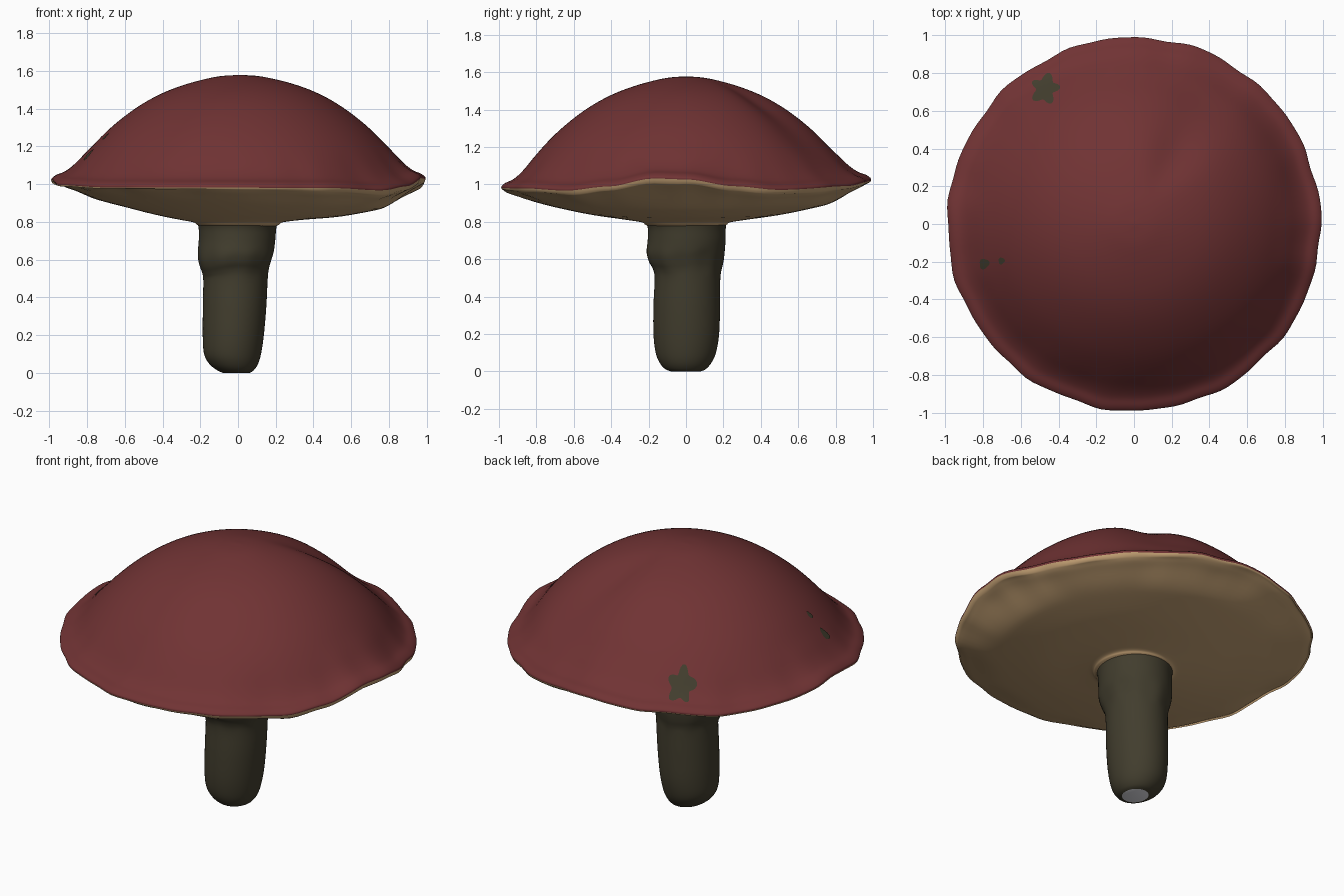
import bpy, bmesh, math
from math import sin, cos, pi, radians

if "Cube" in bpy.data.objects:
    bpy.data.objects.remove(bpy.data.objects["Cube"])


def material(name, rgb):
    m = bpy.data.materials.new(name)
    m.diffuse_color = (*rgb, 1)
    m.use_nodes = True
    m.node_tree.nodes["Principled BSDF"].inputs["Base Color"].default_value = m.diffuse_color
    return m


RED = material("cap red", (0.163, 0.033, 0.034))
TAN = material("gill tan", (0.55, 0.355, 0.175))
OLIVE = material("stem olive", (0.054, 0.047, 0.027))
GREY = material("base pale grey", (0.80, 0.80, 0.85))


def smoothstep(a, b, x):
    t = max(0, min(1, (x - a) / (b - a)))
    return t * t * (3 - 2 * t)


def spline(pts, n):
    """Catmull-Rom resampling of a list of tuples."""
    out = []
    for i in range(len(pts) - 1):
        p0, p1 = pts[max(i - 1, 0)], pts[i]
        p2, p3 = pts[i + 1], pts[min(i + 2, len(pts) - 1)]
        for k in range(n):
            t = k / n
            out.append(tuple(0.5 * (2 * b + (c - a) * t + (2 * a - 5 * b + 4 * c - d) * t * t
                                    + (3 * b - a - 3 * c + d) * t ** 3)
                             for a, b, c, d in zip(p0, p1, p2, p3)))
    return out + [pts[-1]]


def finish(bm, name, mats, angle=60):
    bmesh.ops.recalc_face_normals(bm, faces=bm.faces)
    me = bpy.data.meshes.new(name)
    bm.to_mesh(me)
    bm.free()
    ob = bpy.data.objects.new(name, me)
    bpy.context.collection.objects.link(ob)
    for m in mats:
        me.materials.append(m)
    bpy.ops.object.select_all(action='DESELECT')
    ob.select_set(True)
    bpy.context.view_layer.objects.active = ob
    bpy.ops.object.shade_smooth_by_angle(angle=radians(angle))
    return ob


def bridge(bm, rings, mat_of=lambda i: 0):
    n = len(rings[0])
    for i in range(len(rings) - 1):
        for j in range(n):
            k = (j + 1) % n
            f = bm.faces.new((rings[i][j], rings[i][k], rings[i + 1][k], rings[i + 1][j]))
            f.material_index = mat_of(i)


# Rim height offsets (degrees, offset) give the wavy edge of the cap
RIM = [(0, .032), (15, -.004), (30, -.024), (60, -.004), (75, .016), (90, .027), (112, .005),
       (140, -.02), (162, .0), (180, .027), (200, .0), (225, -.012), (270, -.014),
       (300, -.016), (320, -.028), (335, -.006), (350, .037), (360, .032)]


def rim_offset(a):
    d = math.degrees(a) % 360
    for (a0, z0), (a1, z1) in zip(RIM, RIM[1:]):
        if d <= a1:
            return z0 + (z1 - z0) * smoothstep(a0, a1, d)
    return RIM[0][1]


def cap_point(s, z, a, top):
    edge = .004 * sin(11 * a + 1) + .004 * sin(17 * a) + .002 * sin(29 * a + 2)
    w = smoothstep(.74, .97, s)
    r = s * (1 + edge * w)
    z += rim_offset(a) * w
    if top:
        # shallow radial dent at the back right
        da = (a - radians(60) + pi) % (2 * pi) - pi
        bump = smoothstep(.15, .5, s) * (1 - smoothstep(.7, .95, s))
        z -= .04 * bump * math.exp(-(da / .27) ** 2)
        z += s * (.012 * cos(a) + .022 * cos(a) ** 2) * (1 - w)
    else:
        z -= .035 * s * cos(a) * smoothstep(.2, .6, s) * (1 - w * .6)
        z += .004 * w * (1 - smoothstep(.96, .985, s)) * sin(13 * a)
    return (r * cos(a), r * sin(a), z)


# Cap: red dome running down to the thin rim, then the tan underside
UPPER = spline([(.0, 1.578), (.1, 1.570), (.2, 1.548), (.3, 1.518), (.4, 1.478), (.5, 1.424),
                (.6, 1.354), (.7, 1.268), (.8, 1.163), (.87, 1.085), (.92, 1.043),
                (.965, 1.023), (.988, 1.004), (.985, .988)], 4)
LOWER = spline([(.985, .988), (.95, .970), (.9, .95), (.8, .908), (.7, .88), (.5, .838),
                (.3, .808), (.235, .797), (.218, .785), (.195, .775)], 4)
SEG = 144
bm = bmesh.new()
profile = [(s, z, True) for s, z in UPPER[1:]] + [(s, z, False) for s, z in LOWER[1:]]
rings = [[bm.verts.new(cap_point(s, z, 2 * pi * j / SEG, top)) for j in range(SEG)]
         for s, z, top in profile]
split = len(UPPER) - 4
bridge(bm, rings, lambda i: 0 if i < split else 1)
apex = bm.verts.new(cap_point(0, 1.578, 0, True))
for j in range(SEG):
    bm.faces.new((apex, rings[0][j], rings[0][(j + 1) % SEG]))
finish(bm, "cap", [RED, TAN], 80)


# Stem: rings given as height, left, right, front, back
STEM = spline([(.0, -.08, .062, -.078, .078), (.012, -.108, .082, -.11, .105),
               (.045, -.15, .105, -.14, .135), (.10, -.18, .122, -.162, .16),
               (.2, -.187, .137, -.174, .177), (.35, -.186, .15, -.174, .182),
               (.49, -.184, .157, -.168, .183), (.54, -.19, .163, -.178, .186),
               (.58, -.204, .174, -.200, .195), (.63, -.213, .188, -.212, .204),
               (.70, -.208, .197, -.205, .212), (.76, -.208, .202, -.203, .212),
               (.80, -.215, .21, -.215, .218)], 4)
bm = bmesh.new()
rings = []
for z, x0, x1, y0, y1 in STEM:
    ring = []
    ripple = smoothstep(.48, .55, z) * (1 - smoothstep(.6, .68, z))
    for j in range(64):
        a = 2 * pi * j / 64
        k = 1 + ripple * .01 * sin(9 * a)
        ring.append(bm.verts.new(((x0 + x1) / 2 + (x1 - x0) / 2 * cos(a) * k,
                                  (y0 + y1) / 2 + (y1 - y0) / 2 * sin(a) * k,
                                  z + ripple * (.008 * sin(3 * a) + .01 * cos(a)))))
    rings.append(ring)
bridge(bm, rings)
bm.faces.new(rings[0]).material_index = 1   # pale cut base
bm.faces.new(rings[-1])
finish(bm, "stem", [OLIVE, GREY], 60)


def upper_z(s):
    for (s0, z0), (s1, z1) in zip(UPPER, UPPER[1:]):
        if s0 <= s <= s1:
            return z0 + (z1 - z0) * (s - s0) / (s1 - s0)
    return 1.0


# Painted spots: thin patches that hug the dome
def spot(name, x, y, size, lobes, depth, mat):
    bm = bmesh.new()
    n = 48
    rings = []
    for q in (.02, .25, .5, .75, 1):
        ring = []
        for j in range(n):
            b = 2 * pi * j / n
            r = size * q * (1 + depth * cos(lobes * b - .6) - depth * .4 * cos(2 * b + .6))
            px, py = x + r * cos(b), y + r * sin(b)
            s = math.hypot(px, py)
            v = cap_point(s, upper_z(s), math.atan2(py, px), True)
            ring.append(bm.verts.new((v[0] + .003 * px, v[1] + .003 * py, v[2] + .004)))
        rings.append(ring)
    bridge(bm, rings)
    bm.faces.new(rings[0])
    ob = finish(bm, name, [mat])
    if ob.data.polygons[0].normal.z < 0:
        ob.data.flip_normals()


spot("large_spot", -.47, .715, .068, 5, .24, OLIVE)
spot("small_spot", -.79, -.21, .026, 3, .12, OLIVE)
spot("tiny_spot", -.70, -.195, .017, 3, .1, OLIVE)
